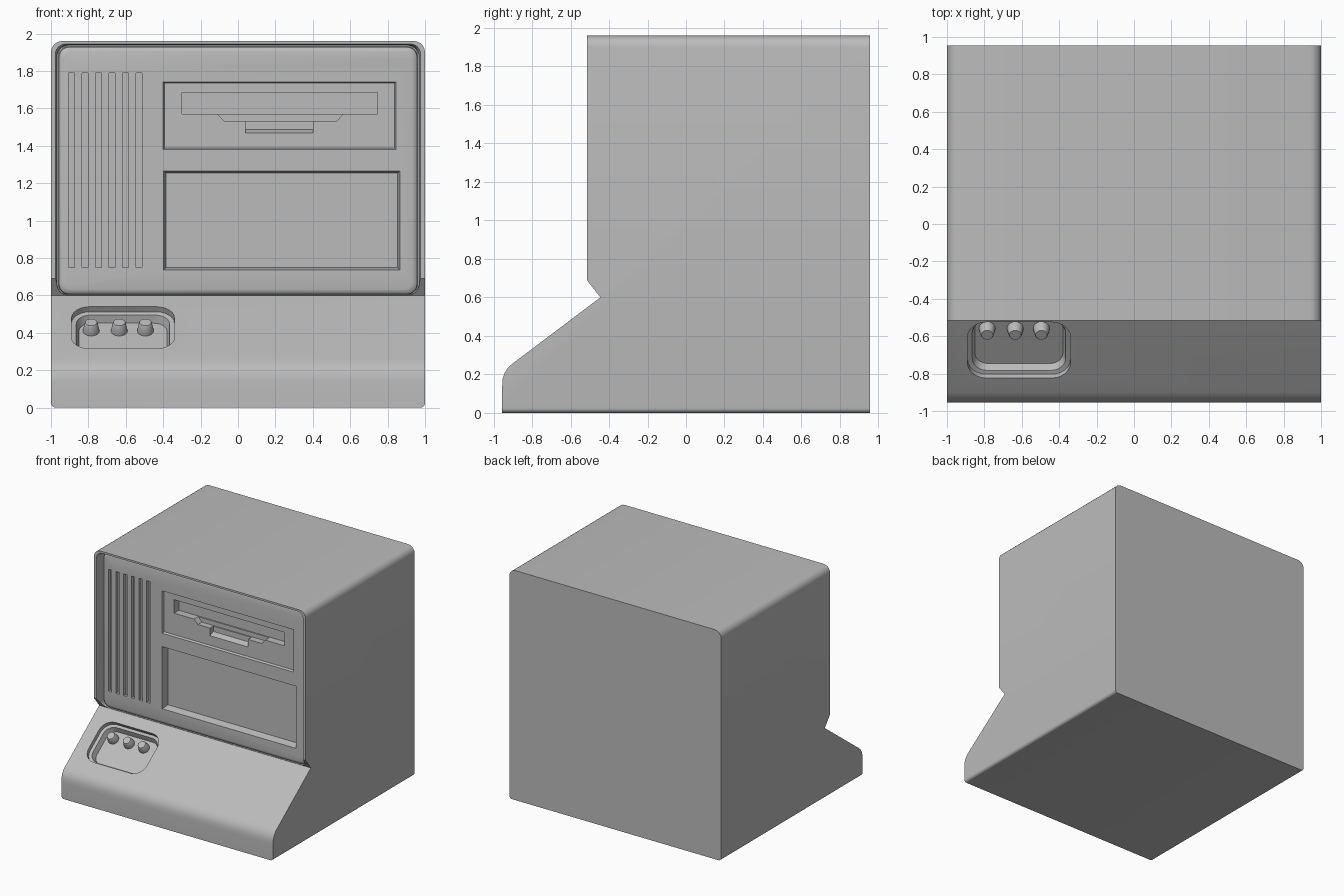
import bpy, bmesh, math
from mathutils import Matrix, Vector

cube = bpy.data.objects.get("Cube")
if cube:
    bpy.data.objects.remove(cube, do_unlink=True)

mat = bpy.data.materials.new("warm_free_grey")
mat.name = "plain_grey"
mat.use_nodes = True
GREY = (0.5, 0.5, 0.5, 1)
mat.diffuse_color = GREY
mat.node_tree.nodes["Principled BSDF"].inputs["Base Color"].default_value = GREY


def frame(origin, up, out):
    """Local axes: x across, y up the surface, z out of it."""
    m = Matrix((Vector((1, 0, 0)), Vector(up), Vector(out))).transposed().to_4x4()
    m.translation = origin
    return m


def rect(x0, x1, y0, y1, r=0, n=6):
    if not r:
        return [(x0, y0), (x1, y0), (x1, y1), (x0, y1)]
    pts = []
    corners = [(x1 - r, y1 - r), (x0 + r, y1 - r), (x0 + r, y0 + r), (x1 - r, y0 + r)]
    for i, (cx, cy) in enumerate(corners):
        for k in range(n + 1):
            a = math.pi / 2 * (i + k / n)
            pts.append((cx + r * math.cos(a), cy + r * math.sin(a)))
    return pts


def loft(name, rings, matrix):
    """Closed solid through matching (outline, height) rings."""
    bm = bmesh.new()
    loops = [[bm.verts.new(matrix @ Vector((x, y, h))) for x, y in pts] for pts, h in rings]
    bm.faces.new(loops[0])
    bm.faces.new(loops[-1])
    for a, b in zip(loops, loops[1:]):
        for i in range(len(a)):
            j = (i + 1) % len(a)
            bm.faces.new((a[i], a[j], b[j], b[i]))
    bmesh.ops.recalc_face_normals(bm, faces=bm.faces)
    return make(name, bm)


def make(name, bm):
    me = bpy.data.meshes.new(name)
    bm.to_mesh(me)
    bm.free()
    me.materials.append(mat)
    ob = bpy.data.objects.new(name, me)
    bpy.context.collection.objects.link(ob)
    return ob


def activate(ob):
    bpy.ops.object.select_all(action="DESELECT")
    ob.select_set(True)
    bpy.context.view_layer.objects.active = ob


def cut(ob, cutter):
    mod = ob.modifiers.new("cut", "BOOLEAN")
    mod.operation = "DIFFERENCE"
    mod.solver = "EXACT"
    mod.object = cutter
    activate(ob)
    bpy.ops.object.modifier_apply(modifier=mod.name)
    bpy.data.objects.remove(cutter, do_unlink=True)


def smooth(ob):
    activate(ob)
    bpy.ops.object.shade_smooth_by_angle(angle=math.radians(30))


FRONT = frame((0, -0.455, 0), (0, 0, 1), (0, -1, 0))
SLOPE = frame((0, -0.445, 0.6), (0, 0.8, 0.6), (0, -0.6, 0.8))

# Cabinet: side profile swept across, long edges rounded
profile = [(0.955, 0), (0.955, 1.96), (-0.515, 1.96), (-0.515, 0.69), (-0.445, 0.6),
           (-0.9, 0.257), (-0.925, 0.235), (-0.943, 0.207), (-0.953, 0.175), (-0.955, 0.14), (-0.955, 0)]
SIDE = Matrix(((0, 0, 1, 0), (1, 0, 0, 0), (0, 1, 0, 0), (0, 0, 0, 1)))
cabinet = loft("cabinet", [(profile, -1), (profile, 1)], SIDE)
bm = bmesh.new()
bm.from_mesh(cabinet.data)
for level, radius in ((1.96, 0.06), (0, 0.025)):
    edges = [e for e in bm.edges if all(abs(v.co.z - level) < 1e-4 for v in e.verts)
             and abs(e.verts[0].co.x - e.verts[1].co.x) < 1e-4]
    bmesh.ops.bevel(bm, geom=edges, offset=radius, segments=5, profile=0.5, affect="EDGES")
bm.to_mesh(cabinet.data)
bm.free()

# Opening behind the rim
opening = [(rect(-0.965, 0.965, 0.602, 1.935, 0.055), -0.035),
           (rect(-0.968, 0.968, 0.602, 1.938, 0.055), 0.04),
           (rect(-0.985, 0.985, 0.602, 1.95, 0.055), 0.08)]
cut(cabinet, loft("opening_cutter", opening, FRONT))

# Stepped control recess in the slope
cut(cabinet, loft("recess_cutter", [
    (rect(-0.85, -0.38, -0.44, -0.135, 0.07), -0.085),
    (rect(-0.865, -0.365, -0.452, -0.122, 0.08), -0.04),
    (rect(-0.89, -0.34, -0.474, -0.1, 0.1), -0.035),
    (rect(-0.89, -0.34, -0.474, -0.1, 0.1), 0.05)], SLOPE))
smooth(cabinet)

# Front panel with a softened border
panel = loft("front_panel", [
    (rect(-0.96, 0.96, 0.604, 1.93, 0.055), -0.034),
    (rect(-0.957, 0.957, 0.607, 1.927, 0.055), -0.015),
    (rect(-0.945, 0.945, 0.618, 1.917, 0.05), -0.004),
    (rect(-0.93, 0.93, 0.632, 1.905, 0.045), 0)], FRONT)
# Solid backing so that deep recesses stay closed
backing = loft("panel_backing", [(rect(-0.95, 0.95, 0.615, 1.92), -0.2),
                                 (rect(-0.95, 0.95, 0.615, 1.92), -0.03)], FRONT)

# Recesses: (front outline, back outline, depth)
recesses = [(rect(x, x + 0.032, 0.75, 1.79), rect(x, x + 0.032, 0.75, 1.79), 0.03)
            for x in [-0.907 + 0.0725 * i for i in range(6)]]
recesses += [
    (rect(-0.4, 0.845, 1.38, 1.742), rect(-0.393, 0.838, 1.387, 1.735), 0.02),
    (rect(-0.397, 0.865, 0.735, 1.265), rect(-0.385, 0.853, 0.75, 1.253), 0.06),
    (rect(-0.3, 0.745, 1.57, 1.685), rect(-0.3, 0.745, 1.57, 1.685), 0.085),
    ([(-0.075, 1.533), (0.53, 1.533), (0.565, 1.575), (-0.115, 1.575)],) * 2 + (0.075,),
    (rect(0.04, 0.4, 1.46, 1.54), rect(0.04, 0.4, 1.487, 1.54), 0.065),
]
for front, back, depth in recesses:
    for ob in (panel, backing, cabinet):
        if ob is panel or depth > 0.029:
            cut(ob, loft("recess_cutter", [(back, -depth), (front, 0), (front, 0.004)], FRONT))
smooth(panel)

# Three tapered knobs in the recess
for i, x in enumerate((-0.785, -0.635, -0.495)):
    def ring(r):
        return [(x + r * math.cos(a), -0.205 + r * math.sin(a))
                for a in [math.tau * k / 24 for k in range(24)]]
    knob = loft(f"knob_{i + 1}", [(ring(0.044), -0.088), (ring(0.043), -0.075),
                                  (ring(0.034), -0.03), (ring(0.031), -0.026)], SLOPE)
    smooth(knob)
